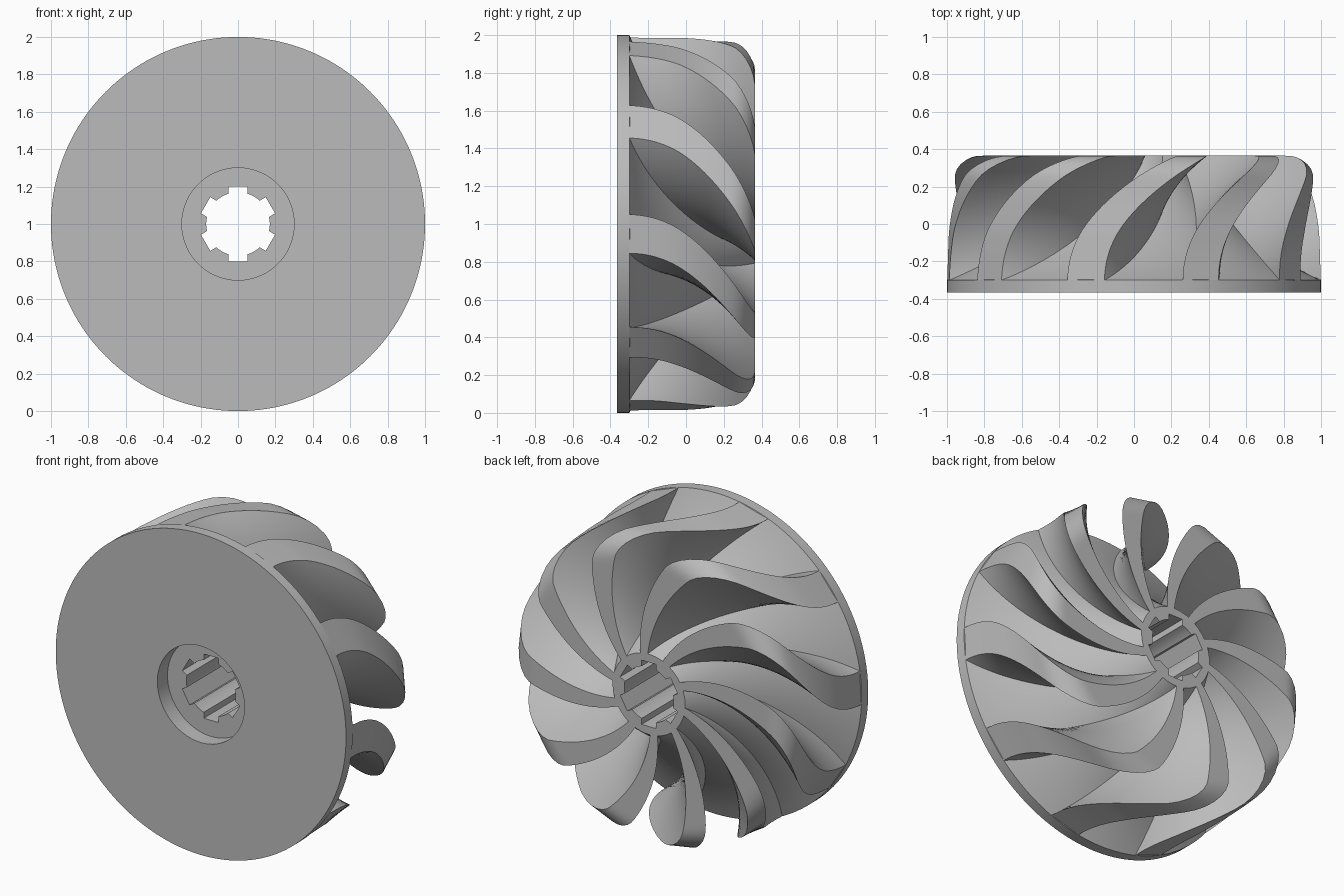
import bpy, bmesh
from math import sin, cos, radians, pi, hypot

cube = bpy.data.objects.get("Cube")
if cube:
    bpy.data.objects.remove(cube, do_unlink=True)

FRONT, FLOOR, BACK = -0.365, -0.30, 0.365
HUB_R, BLADES, STEPS, ROWS = 0.25, 10, 40, 10

mat = bpy.data.materials.new("cast grey")
mat.use_nodes = True
grey = (0.5, 0.5, 0.5, 1)
mat.diffuse_color = grey
mat.node_tree.nodes["Principled BSDF"].inputs["Base Color"].default_value = grey


def polar(r, y, angle):
    return (r * cos(angle), y, 1 + r * sin(angle))


def make_object(name, bm):
    bmesh.ops.remove_doubles(bm, verts=bm.verts, dist=1e-5)
    bmesh.ops.recalc_face_normals(bm, faces=bm.faces)
    mesh = bpy.data.meshes.new(name)
    bm.to_mesh(mesh)
    bm.free()
    mesh.materials.append(mat)
    obj = bpy.data.objects.new(name, mesh)
    bpy.context.collection.objects.link(obj)
    return obj


def smooth(obj):
    bpy.ops.object.select_all(action='DESELECT')
    obj.select_set(True)
    bpy.context.view_layer.objects.active = obj
    bpy.ops.object.shade_smooth_by_angle(angle=radians(35))


def floor_point(t):
    # Concave flare from the rim of the plate to the small end of the hub
    a, b, c = (1 - t) ** 2, 2 * t * (1 - t), t * t
    return (a + b * 0.55 + c * HUB_R, a * FLOOR - b * 0.10 + c * BACK)


def resample(path, n):
    lengths = [hypot(q[0] - p[0], q[1] - p[1]) for p, q in zip(path, path[1:])]
    total, out = sum(lengths), []
    for i in range(n + 1):
        d, k = total * i / n, 0
        while k < len(lengths) - 1 and d > lengths[k]:
            d -= lengths[k]
            k += 1
        f = min(1, d / lengths[k])
        out.append(tuple(a + (b - a) * f for a, b in zip(path[k], path[k + 1])))
    return out


# Hub and back plate: one revolved solid with a counterbore in the front
profile = [(0, -0.265), (0.30, -0.265), (0.30, FRONT), (1, FRONT)]
profile += [floor_point(i / 24) for i in range(25)] + [(0, BACK)]
SEG = 160
bm = bmesh.new()
rings = []
for r, y in profile:
    if r == 0:
        rings.append([bm.verts.new((0, y, 1))] * SEG)
    else:
        rings.append([bm.verts.new(polar(r, y, 2 * pi * i / SEG)) for i in range(SEG)])
for lo, hi in zip(rings, rings[1:]):
    for i in range(SEG):
        j = (i + 1) % SEG
        bm.faces.new(list(dict.fromkeys((lo[i], lo[j], hi[j], hi[i]))))
hub = make_object("hub_and_plate", bm)

# Splined bore cutter: round hole with six square slots
bm = bmesh.new()
half, inner, outer = 0.05, 0.17, 0.20
edge = radians(17.1)
section = []
for k in range(6):
    mid = radians(30 + 60 * k)
    for u, v in ((inner * cos(edge), -half), (outer, -half),
                 (outer, half), (inner * cos(edge), half)):
        section.append((u * cos(mid) - v * sin(mid), u * sin(mid) + v * cos(mid)))
    for i in range(1, 5):
        a = mid + edge + (radians(60) - 2 * edge) * i / 5
        section.append((inner * cos(a), inner * sin(a)))
face = bm.faces.new([bm.verts.new((x, -0.6, 1 + z)) for x, z in section])
res = bmesh.ops.extrude_face_region(bm, geom=[face])
bmesh.ops.translate(bm, vec=(0, 1.2, 0),
                    verts=[v for v in res["geom"] if isinstance(v, bmesh.types.BMVert)])
cutter = make_object("bore_cutter", bm)
cutter.hide_render = True
mod = hub.modifiers.new("bore", 'BOOLEAN')
mod.object, mod.operation, mod.solver = cutter, 'DIFFERENCE', 'EXACT'
bpy.context.view_layer.objects.active = hub
bpy.ops.object.modifier_apply(modifier=mod.name)
bpy.data.objects.remove(cutter, do_unlink=True)
smooth(hub)

# Blade outline: near-straight side, rounded corner, flat back edge
corner = 0.14
tip = [(1, FLOOR), (0.99, -0.05)]
for i in range(13):
    a = pi / 2 * i / 12
    tip.append((0.825 + corner * cos(a), BACK - corner + corner * sin(a)))
tip.append((HUB_R - 0.01, BACK))
tips = resample(tip, STEPS)
roots = resample([floor_point(i / 40) for i in range(41)], STEPS)
roots = [(r - 0.02, y - 0.025) for r, y in roots]


def sweep(r, y):
    t = max(0, (y - FLOOR) / (BACK - FLOOR))
    return radians(31 * t ** 2.2 + 37 * (1 - r))


# Swept blades
for k in range(BLADES):
    bm = bmesh.new()
    centre = radians(33 + 360 / BLADES * k)
    sides = []
    for offset in (radians(-5.9), radians(5.9)):
        grid = []
        for root, top in zip(roots, tips):
            row = []
            for j in range(ROWS + 1):
                r, y = (a + (b - a) * j / ROWS for a, b in zip(root, top))
                row.append(bm.verts.new(polar(r, y, centre + offset - sweep(r, y))))
            grid.append(row)
        for a, b in zip(grid, grid[1:]):
            for j in range(ROWS):
                bm.faces.new((a[j], a[j + 1], b[j + 1], b[j]))
        sides.append(grid)
    # Close the tip, root and both ends
    p, q = sides
    for i in range(STEPS):
        for j in (0, ROWS):
            bm.faces.new((p[i][j], p[i + 1][j], q[i + 1][j], q[i][j]))
    for i in (0, STEPS):
        for j in range(ROWS):
            bm.faces.new((p[i][j], p[i][j + 1], q[i][j + 1], q[i][j]))
    smooth(make_object(f"blade_{k + 1}", bm))
